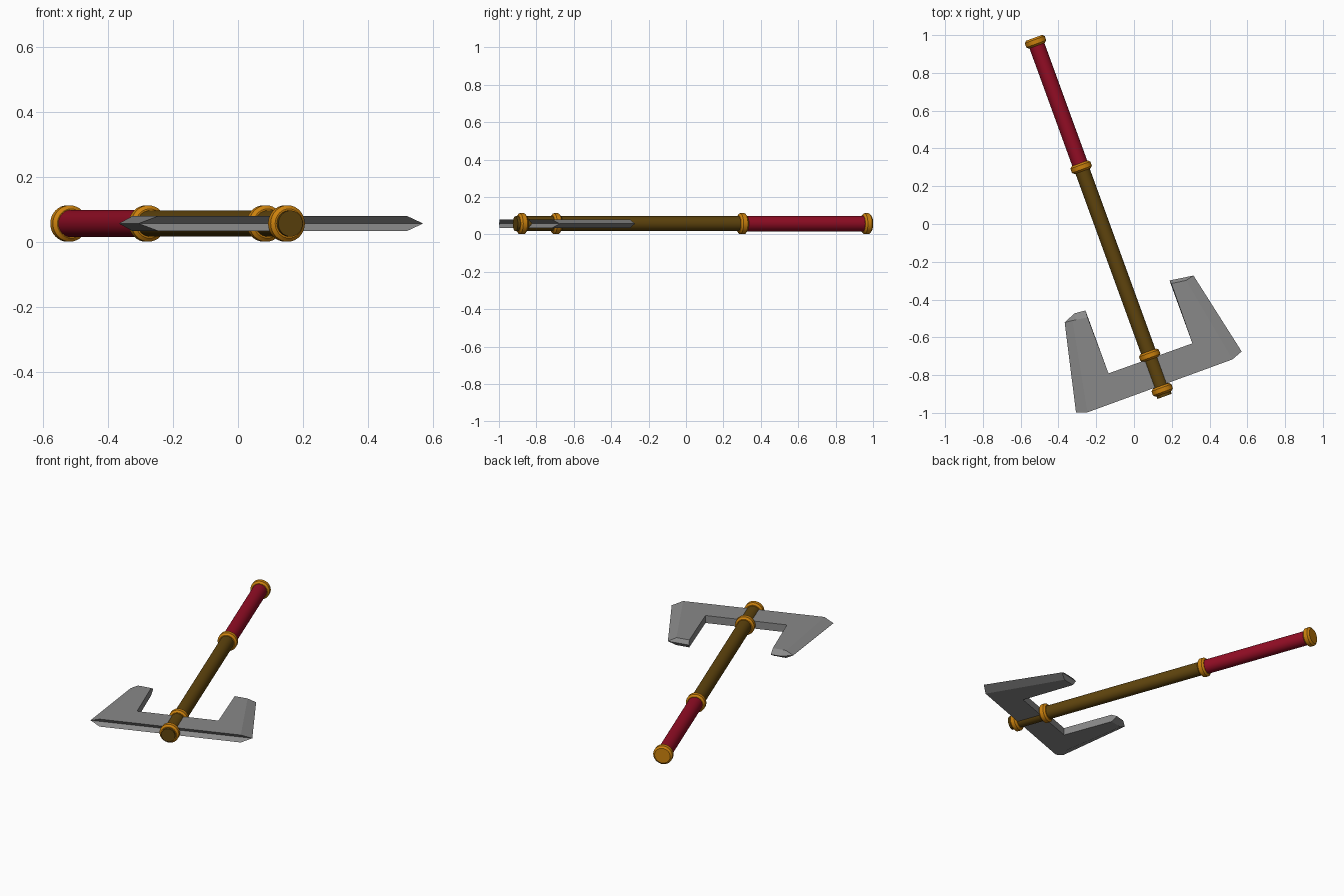
import bpy, bmesh, math
from mathutils import Vector, Matrix

if "Cube" in bpy.data.objects:
    bpy.data.objects.remove(bpy.data.objects["Cube"])

ZC = 0.057                      # height of the axe centre plane
TILT = math.radians(20)         # lean of the shaft in plan
RIGHT = Vector((math.cos(TILT), math.sin(TILT), 0))
UP = Vector((-math.sin(TILT), math.cos(TILT), 0))
AXIS = RIGHT * -0.16 + Vector((0, 0, ZC))


def material(name, rgb):
    m = bpy.data.materials.new(name)
    m.diffuse_color = (*rgb, 1)
    m.use_nodes = True
    m.node_tree.nodes["Principled BSDF"].inputs["Base Color"].default_value = m.diffuse_color
    return m


wood = material("dark wood", (0.115, 0.058, 0.004))
red = material("red leather", (0.29, 0.004, 0.018))
gold = material("gold", (0.60, 0.22, 0.004))
steel = material("steel grey", (0.25, 0.25, 0.25))


def add_object(name, bm, mat, smooth):
    bmesh.ops.recalc_face_normals(bm, faces=bm.faces)
    me = bpy.data.meshes.new(name)
    bm.to_mesh(me)
    bm.free()
    me.materials.append(mat)
    ob = bpy.data.objects.new(name, me)
    bpy.context.collection.objects.link(ob)
    if smooth:
        bpy.ops.object.select_all(action='DESELECT')
        ob.select_set(True)
        bpy.context.view_layer.objects.active = ob
        bpy.ops.object.shade_smooth_by_angle(angle=math.radians(30))
    return ob


def lathe(name, profile, mat, n=32):
    """Turn (radius, distance along shaft) points around the shaft axis."""
    bm = bmesh.new()
    rings = []
    for r, b in profile:
        ring = []
        for i in range(n):
            a = 2 * math.pi * i / n
            p = AXIS + UP * b + RIGHT * (r * math.cos(a)) + Vector((0, 0, r * math.sin(a)))
            ring.append(bm.verts.new(p))
        rings.append(ring)
    for lo, hi in zip(rings, rings[1:]):
        for i in range(n):
            j = (i + 1) % n
            bm.faces.new((lo[i], lo[j], hi[j], hi[i]))
    bm.faces.new(rings[0])
    bm.faces.new(rings[-1])
    return add_object(name, bm, mat, True)


# Shaft and grip
lathe("shaft", [(0.040, -0.913), (0.040, 1.103)], wood)
lathe("grip", [(0.042, 0.378), (0.042, 1.085)], red)

# Metal collars with chamfered rims
for i, b in enumerate((-0.876, -0.682, 0.378, 1.085)):
    lathe(f"collar_{i + 1}", [(0.045, b - 0.022), (0.056, b - 0.012),
                              (0.056, b + 0.012), (0.045, b + 0.022)], gold)

# Double axe head: flat-face outline and the sharp mid-plane outline
flat = [(-0.246, -0.997), (0.521, -0.717), (0.275, -0.299), (0.198, -0.315),
        (0.309, -0.632), (-0.135, -0.791), (-0.246, -0.495), (-0.308, -0.507),
        (-0.325, -0.511)]
edge = [(-0.307, -0.999), (0.570, -0.675), (0.315, -0.273), (0.188, -0.299),
        (0.309, -0.632), (-0.135, -0.791), (-0.257, -0.458), (-0.315, -0.473),
        (-0.367, -0.521)]
bm = bmesh.new()
top, mid, low = ([bm.verts.new((x, y, ZC + dz)) for x, y in pts]
                 for pts, dz in ((flat, 0.023), (edge, 0), (flat, -0.023)))
bm.faces.new(top)
bm.faces.new(low)
for a, b in ((top, mid), (mid, low)):
    for i in range(len(flat)):
        j = (i + 1) % len(flat)
        bm.faces.new((a[i], a[j], b[j], b[i]))
add_object("axe_head", bm, steel, False)
